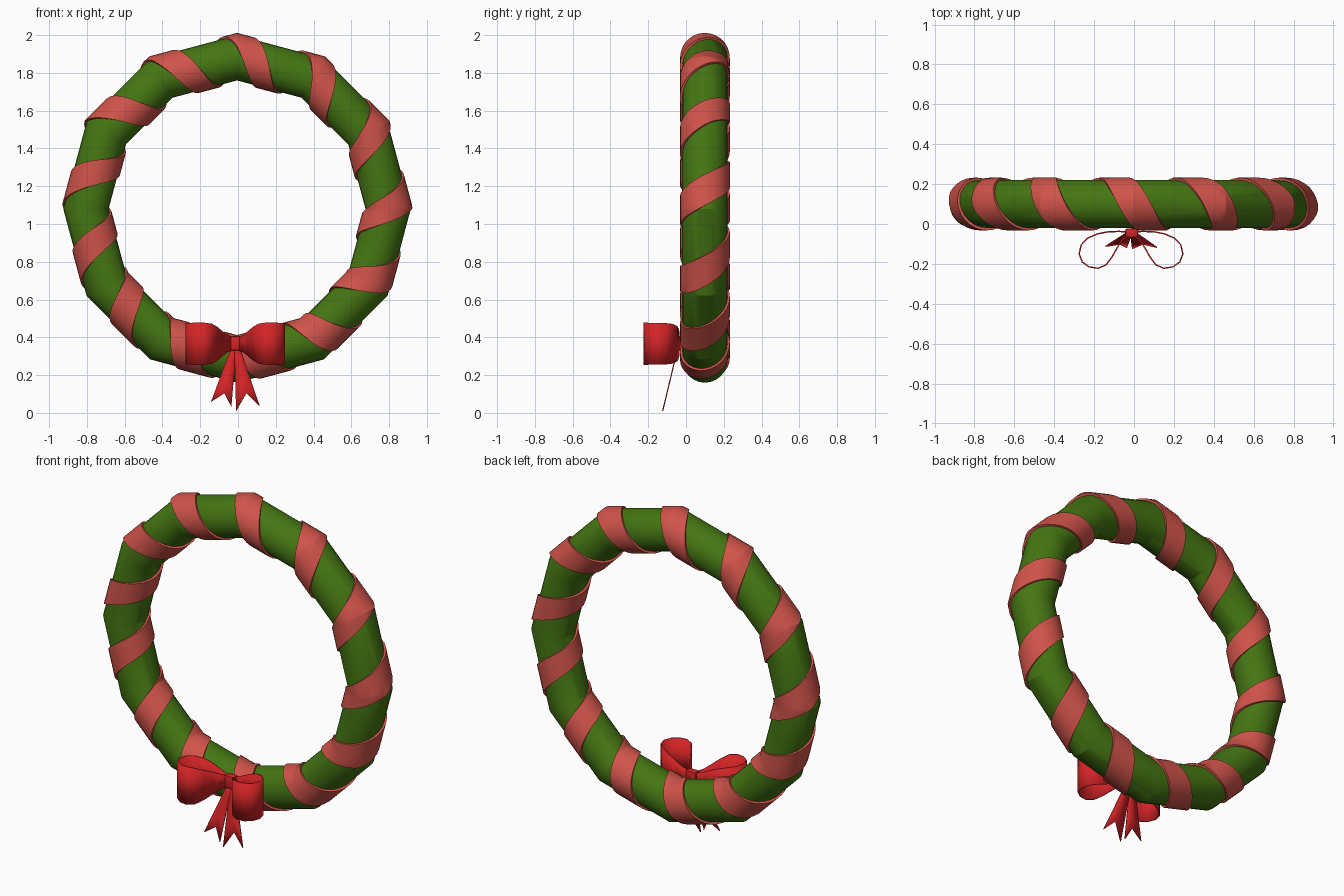
import bpy, bmesh, math
from mathutils import Vector
from math import sin, cos, radians, pi

if "Cube" in bpy.data.objects:
    bpy.data.objects.remove(bpy.data.objects["Cube"])

CX, CY, CZ = -0.005, 0.10, 1.08      # ring centre
MAJOR, MINOR, SEG = 0.80, 0.12, 12   # ring radii and corner count
BX, BZ = -0.015, 0.366               # bow centre


def material(name, rgb):
    m = bpy.data.materials.new(name)
    m.diffuse_color = (*rgb, 1)
    m.use_nodes = True
    m.node_tree.nodes["Principled BSDF"].inputs["Base Color"].default_value = m.diffuse_color
    return m


GREEN = material("leaf green", (0.058, 0.18, 0.006))
PALE = material("soft red", (0.63, 0.087, 0.068))
RED = material("bright red", (0.66, 0.017, 0.019))


def finish(bm, name, mat, thickness=0, angle=25):
    bmesh.ops.recalc_face_normals(bm, faces=bm.faces)
    me = bpy.data.meshes.new(name)
    bm.to_mesh(me)
    bm.free()
    ob = bpy.data.objects.new(name, me)
    bpy.context.collection.objects.link(ob)
    me.materials.append(mat)
    if thickness:
        s = ob.modifiers.new("thickness", 'SOLIDIFY')
        s.thickness, s.offset = thickness, 0
    bpy.ops.object.select_all(action='DESELECT')
    ob.select_set(True)
    bpy.context.view_layer.objects.active = ob
    bpy.ops.object.shade_smooth_by_angle(angle=radians(angle))
    return ob


def skin(rows, loop_u=False, loop_v=False):
    # quad surface through a grid of points
    bm = bmesh.new()
    g = [[bm.verts.new(p) for p in r] for r in rows]
    n, k = len(g), len(g[0])
    for i in range(n if loop_u else n - 1):
        for j in range(k if loop_v else k - 1):
            a, b = (i + 1) % n, (j + 1) % k
            bm.faces.new((g[i][j], g[a][j], g[a][b], g[i][b]))
    return bm


def on_ring(phi, theta, r):
    # theta 0 = outer side, 90 degrees = front
    d = MAJOR + r * cos(theta)
    return Vector((d * cos(phi), -r * sin(theta), d * sin(phi)))


# green ring, twelve straight tube sections
bm = skin([[on_ring(2 * pi * i / SEG, 2 * pi * j / 24, MINOR) for j in range(24)]
           for i in range(SEG)], True, True)
bmesh.ops.translate(bm, verts=bm.verts, vec=(CX, CY, CZ))
finish(bm, "wreath_ring", GREEN)

# ribbon wound thirteen times around the ring
TURNS, STEPS, HALF = 13, 28, radians(5.3)
section = [(-1, 0.116), (-1, 0.132), (-0.33, 0.132), (0.33, 0.132), (1, 0.132), (1, 0.116)]
rows = []
for i in range(TURNS * STEPS):
    theta = 2 * pi * i / STEPS
    phi = radians(82.6) - (theta - pi / 2) / TURNS
    rows.append([on_ring(phi + w * HALF, theta, r) for w, r in section])
bm = skin(rows, True)
# crease the ribbon at the ring corners, then flatten it onto the straight sections
for k in range(SEG // 2):
    a = 2 * pi * k / SEG
    bmesh.ops.bisect_plane(bm, geom=bm.verts[:] + bm.edges[:] + bm.faces[:], dist=1e-5,
                           plane_co=(0, 0, 0), plane_no=(-sin(a), 0, cos(a)))
for v in bm.verts:
    d = math.atan2(v.co.z, v.co.x) % (2 * pi / SEG) - pi / SEG
    f = cos(pi / SEG) / cos(d)
    v.co = (v.co.x * f + CX, v.co.y + CY, v.co.z * f + CZ)
finish(bm, "wrapped_ribbon", PALE)

# bow loops: (distance from middle, y, half height)
path = [(0.01, -0.042, 0.033), (0.06, -0.037, 0.045), (0.12, -0.04, 0.075),
        (0.17, -0.05, 0.094), (0.22, -0.072, 0.105), (0.25, -0.105, 0.109),
        (0.26, -0.15, 0.110), (0.245, -0.19, 0.110), (0.21, -0.215, 0.112),
        (0.165, -0.222, 0.112), (0.125, -0.205, 0.106), (0.095, -0.165, 0.088),
        (0.07, -0.12, 0.066), (0.045, -0.08, 0.046), (0.01, -0.052, 0.033)]
for side, label in ((-1, "left"), (1, "right")):
    bm = skin([[(BX + side * x, y, BZ - h), (BX + side * x, y, BZ + h)] for x, y, h in path])
    finish(bm, "bow_loop_" + label, RED, 0.007, 40)

# bow tails with notched ends: top left, top right, left tip, notch, right tip
tails = {"left": (-0.035, -0.008, (-0.143, 0.058), (-0.072, 0.105), (-0.035, 0.032)),
         "right": (-0.02, 0.008, (-0.01, 0.010), (0.045, 0.105), (0.115, 0.036))}
for label, (x0, x1, tl, notch, tr) in tails.items():
    rows = []
    for t in (0, 0.25, 0.5, 0.75, 1):
        row = []
        for x, end in ((x0, tl), ((x0 + x1) / 2, notch), (x1, tr)):
            z = 0.35 + (end[1] - 0.35) * t
            row.append((x + (end[0] - x) * t, -0.042 - 0.24 * (0.35 - z), z))
        rows.append(row)
    finish(skin(rows), "bow_tail_" + label, RED, 0.006)

# bow knot
bm = bmesh.new()
bmesh.ops.create_cube(bm, size=1)
bmesh.ops.scale(bm, verts=bm.verts, vec=(0.064, 0.045, 0.076))
bmesh.ops.translate(bm, verts=bm.verts, vec=(-0.012, -0.045, BZ + 0.003))
bmesh.ops.bevel(bm, geom=bm.edges[:], offset=0.01, segments=2, affect='EDGES', profile=0.5)
finish(bm, "bow_knot", RED, 0, 40)
